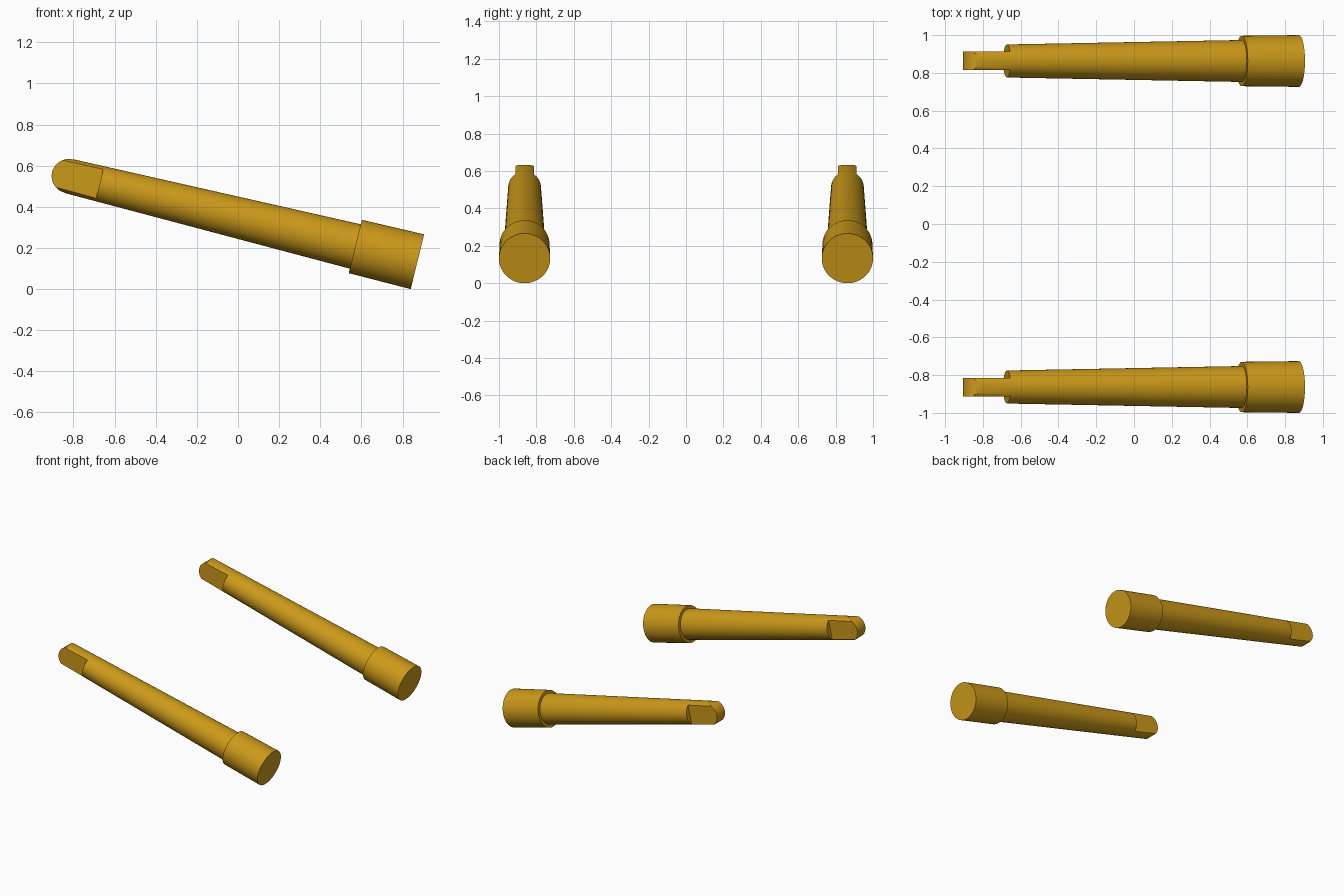
import bpy, bmesh
from math import sin, cos, pi, radians
from mathutils import Matrix, Vector

if "Cube" in bpy.data.objects:
    bpy.data.objects.remove(bpy.data.objects["Cube"])

TILT = radians(13.8)
Y = 0.863
SEG = 64
TANG_START, TIP, TIP_R, HALF = 1.591, 1.746, 0.083, 0.049


def finish(name, bm):
    bmesh.ops.recalc_face_normals(bm, faces=bm.faces)
    me = bpy.data.meshes.new(name)
    bm.to_mesh(me)
    bm.free()
    ob = bpy.data.objects.new(name, me)
    bpy.context.collection.objects.link(ob)
    return ob


def lathe(name, profile):
    """Closed round body along local z from (radius, height) pairs."""
    bm = bmesh.new()
    rings = [[bm.verts.new((r * cos(2 * pi * i / SEG), r * sin(2 * pi * i / SEG), h))
              for i in range(SEG)] for r, h in profile]
    for a, b in zip(rings, rings[1:]):
        for i in range(SEG):
            j = (i + 1) % SEG
            bm.faces.new((a[i], a[j], b[j], b[i]))
    bm.faces.new(rings[0])
    bm.faces.new(rings[-1])
    return finish(name, bm)


def shaft_r(h):
    return 0.111 - 0.0184 * (h - 0.311)


brass = bpy.data.materials.new("brass")
brass.diffuse_color = (0.60, 0.32, 0.01, 1)
brass.use_nodes = True
brass.node_tree.nodes["Principled BSDF"].inputs["Base Color"].default_value = brass.diffuse_color

# collar and tapered shaft
body = lathe("collar_and_shaft", [(0.137, 0), (0.1335, 0.311), (shaft_r(0.311), 0.311),
                                  (shaft_r(TANG_START), TANG_START)])

# flat tang: the continued taper intersected with a round-ended slab
tang = lathe("flat_tang", [(shaft_r(1.55), 1.55), (shaft_r(1.9), 1.9)])
outline = [(0.12, 1.5), (0.12, 1.7), (TIP_R, TIP)]
outline += [(TIP_R * cos(pi * i / 32), TIP + TIP_R * sin(pi * i / 32)) for i in range(1, 32)]
outline += [(-TIP_R, TIP), (-0.12, 1.7), (-0.12, 1.5)]
bm = bmesh.new()
face = bm.faces.new([bm.verts.new((x, -HALF, z)) for x, z in outline])
ext = bmesh.ops.extrude_face_region(bm, geom=[face])
bmesh.ops.translate(bm, vec=(0, 2 * HALF, 0),
                    verts=[v for v in ext["geom"] if isinstance(v, bmesh.types.BMVert)])
slab = finish("tang_cutter", bm)
slab.hide_render = True
mod = tang.modifiers.new("round_end", "BOOLEAN")
mod.operation, mod.object, mod.solver = "INTERSECT", slab, "EXACT"
bpy.context.view_layer.update()
cut = bpy.data.meshes.new_from_object(tang.evaluated_get(bpy.context.evaluated_depsgraph_get()))
tang.modifiers.clear()
tang.data = cut
bpy.data.objects.remove(slab)

# shading, tilt and placement, then the second copy on the other side
turn = Matrix.Rotation(-(pi / 2 - TILT), 4, "Y")
for ob in (body, tang):
    ob.data.materials.clear()
    ob.data.materials.append(brass)
    bpy.ops.object.select_all(action="DESELECT")
    ob.select_set(True)
    bpy.context.view_layer.objects.active = ob
    bpy.ops.object.shade_smooth_by_angle(angle=radians(30))
    twin = ob.copy()
    twin.name = ob.name + "_back"
    bpy.context.collection.objects.link(twin)
    for o, y in ((ob, -Y), (twin, Y)):
        o.matrix_world = Matrix.Translation((0.8725, y, 0.133)) @ turn
